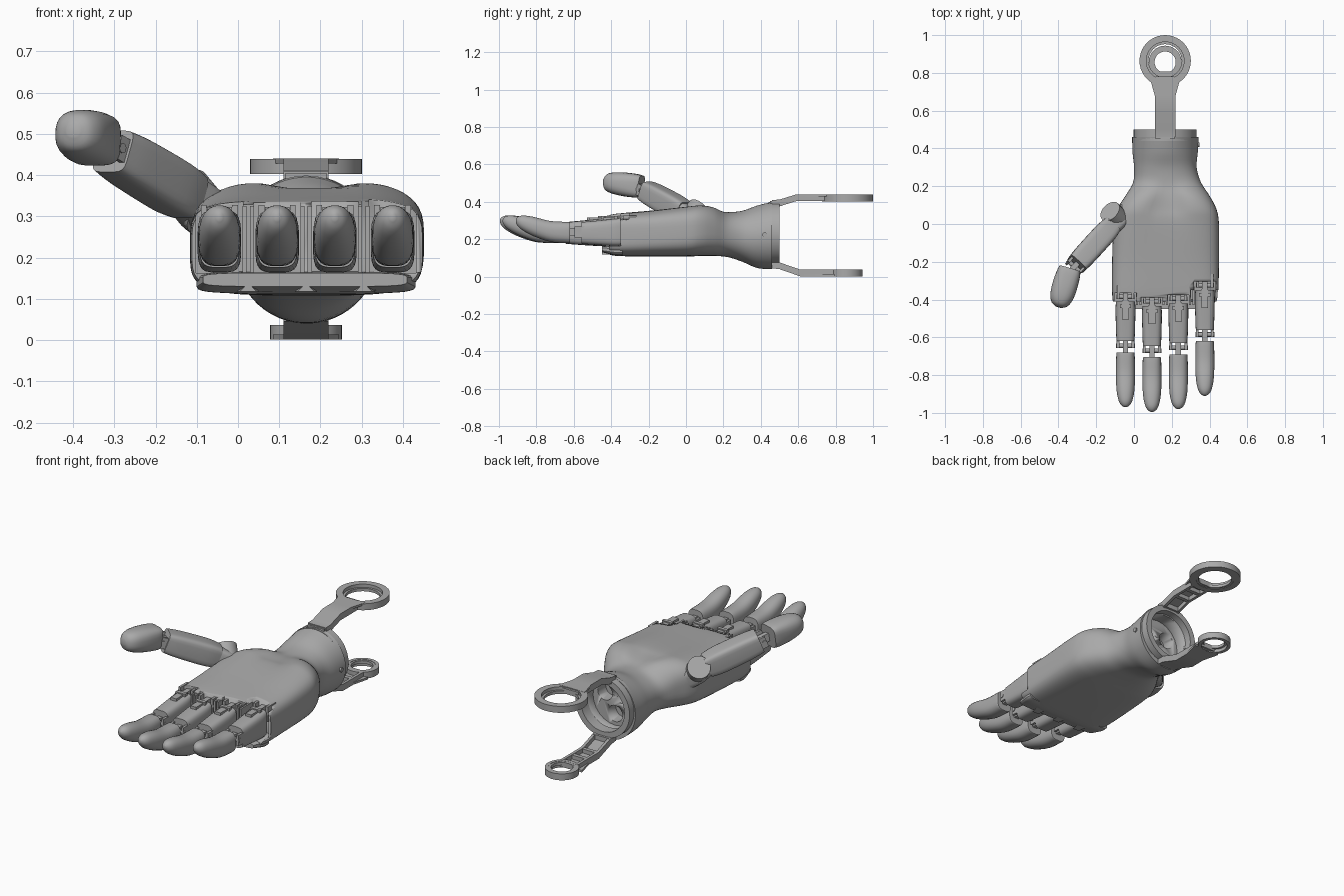
import bpy, bmesh, math
from mathutils import Vector, Matrix

old = bpy.data.objects.get("Cube")
if old:
    bpy.data.objects.remove(old)

grey = bpy.data.materials.new("plain_grey")
grey.use_nodes = True
grey.diffuse_color = (0.4, 0.4, 0.4, 1)
grey.node_tree.nodes["Principled BSDF"].inputs["Base Color"].default_value = (0.4, 0.4, 0.4, 1)


def finish(name, bm, matrix=None):
    """Turn a bmesh into an object, smooth except on sharp edges."""
    bmesh.ops.recalc_face_normals(bm, faces=bm.faces)
    for f in bm.faces:
        f.smooth = True
    for e in bm.edges:
        e.smooth = e.calc_face_angle(0) < 0.6
    mesh = bpy.data.meshes.new(name)
    bm.to_mesh(mesh)
    bm.free()
    mesh.materials.append(grey)
    ob = bpy.data.objects.new(name, mesh)
    if matrix:
        ob.matrix_world = matrix
    bpy.context.collection.objects.link(ob)
    return ob


def skin(name, rings, matrix=None, loop=False):
    """Join rings of points with quads, capping the ends unless looped."""
    bm = bmesh.new()
    vs = [[bm.verts.new(p) for p in r] for r in rings]
    n = len(vs[0])
    pairs = list(zip(vs, vs[1:])) + ([(vs[-1], vs[0])] if loop else [])
    for a, b in pairs:
        for i in range(n):
            j = (i + 1) % n
            bm.faces.new((a[i], a[j], b[j], b[i]))
    if not loop:
        bm.faces.new(vs[0])
        bm.faces.new(vs[-1])
    return finish(name, bm, matrix)


def spline(rows, steps):
    """Smooth in-between rows of a short table."""
    out = []
    for i in range(len(rows) - 1):
        p = [rows[max(0, min(len(rows) - 1, i + k))] for k in (-1, 0, 1, 2)]
        for s in range(steps):
            t = s / steps
            out.append([b + t * ((c - a) / 2 + t * (a - 2.5 * b + 2 * c - d / 2
                        + t * (1.5 * (b - c) + (d - a) / 2))) for a, b, c, d in zip(*p)])
    return out + [rows[-1]]


def loft(name, rows, matrix=None, n=32, steps=4):
    """Rows are y, x0, x1, z0, z1, roundness exponent, dip of the upper middle."""
    rings = []
    for y, x0, x1, z0, z1, e, dip in spline(rows, steps):
        ring = []
        for k in range(n):
            a = math.tau * (k + 0.5) / n
            c, s = math.cos(a), math.sin(a)
            u = math.copysign(abs(c) ** (2 / e), c)
            w = math.copysign(abs(s) ** (2 / e), s)
            z = (z0 + z1) / 2 + w * (z1 - z0) / 2
            if s > 0:
                z -= dip * math.exp(-(u / 0.35) ** 2)
            ring.append((x0 + (u + 1) * (x1 - x0) / 2, y, z))
        rings.append(ring)
    return skin(name, rings, matrix)


def digit(name, rows, matrix):
    """Loft with symmetric width: rows are y, half width, centre z, half height, exponent."""
    return loft(name, [(y, -w, w, c - h, c + h, e, 0) for y, w, c, h, e in rows], matrix, 24)


def box(name, x, y, z, matrix=None):
    return skin(name, [[(x[0], b, z[0]), (x[1], b, z[0]), (x[1], b, z[1]), (x[0], b, z[1])] for b in y], matrix)


def cylinder(name, centre, r, depth, axis, matrix=None, n=24):
    bm = bmesh.new()
    turn = Vector(axis).to_track_quat('Z', 'Y').to_matrix().to_4x4()
    bmesh.ops.create_cone(bm, cap_ends=True, segments=n, radius1=r, radius2=r, depth=depth,
                          matrix=Matrix.Translation(centre) @ turn)
    return finish(name, bm, matrix)


def annulus(name, centre, ro, ri, depth, axis):
    q = Vector(axis).to_track_quat('Z', 'Y')
    h = depth / 2
    rings = [[Vector(centre) + q @ Vector((r * math.cos(k * math.tau / 40), r * math.sin(k * math.tau / 40), z))
              for k in range(40)] for r, z in ((ro, -h), (ro, h), (ri, h), (ri, -h))]
    return skin(name, rings, loop=True)


def cut(ob, cutters):
    bpy.context.view_layer.objects.active = ob
    for c in cutters:
        m = ob.modifiers.new("cut", 'BOOLEAN')
        m.operation, m.solver, m.object = 'DIFFERENCE', 'EXACT', c
        bpy.ops.object.modifier_apply(modifier=m.name)
        bpy.data.objects.remove(c)


X, Y, Z = (1, 0, 0), (0, 1, 0), (0, 0, 1)
WX, WZ = 0.165, 0.225            # wrist centre
FINGERS = {"index": (-0.045, -0.97), "middle": (0.095, -0.995), "ring": (0.235, -0.98), "little": (0.375, -0.91)}

# Palm flowing into the round wrist
palm = loft("palm", [
    (-0.41, -0.112, 0.442, 0.118, 0.33, 4.5, 0),
    (-0.36, -0.116, 0.447, 0.11, 0.338, 4.5, 0),
    (-0.2, -0.116, 0.45, 0.108, 0.352, 4, 0),
    (0, -0.108, 0.45, 0.108, 0.378, 3.6, 0.012),
    (0.08, -0.088, 0.436, 0.11, 0.39, 3.2, 0.035),
    (0.15, -0.045, 0.4, 0.11, 0.38, 2.8, 0.03),
    (0.22, -0.005, 0.355, 0.105, 0.345, 2.4, 0),
    (0.3, 0, 0.332, 0.08, 0.352, 2.2, 0),
    (0.38, -0.008, 0.338, 0.046, 0.38, 2, 0),
    (0.46, -0.01, 0.343, 0.04, 0.4, 2, 0)], n=56)

# Finger sockets, wrist cup and three cable holes
cutters = [box("socket_cutter", (x - 0.057, x + 0.057), (-0.6, tip + 0.605), (0.163, 0.6))
           for x, tip in FINGERS.values()]
cutters.append(box("corner_cutter", (0.3, 0.6), (-0.6, -0.35), (0.165, 0.6)))
cutters.append(cylinder("cup_cutter", (WX, 0.45, WZ), 0.135, 0.12, Y))
for k in range(3):
    a = math.tau * k / 3 + 0.5
    cutters.append(cylinder("hole_cutter", (WX + 0.07 * math.cos(a), 0.38, WZ + 0.07 * math.sin(a)), 0.045, 0.12, Y))
cut(palm, cutters)
annulus("wrist_ring", (WX, 0.47, 0.232), 0.167, 0.135, 0.06, Y)
cylinder("wrist_screw", (0.338, 0.42, 0.225), 0.012, 0.02, X)

# Lower finger guard and the ribs between the sockets
loft("finger_guard", [(-0.45, -0.085, 0.41, 0.13, 0.163, 5, 0),
                      (-0.38, -0.1, 0.43, 0.114, 0.166, 5, 0),
                      (-0.34, -0.1, 0.43, 0.114, 0.166, 5, 0)])
for i, x in enumerate((0.025, 0.165, 0.305)):
    for side in (-1, 1):
        box(f"socket_rib_{i}_{side}", (x + side * 0.009 - 0.005, x + side * 0.009 + 0.005), (-0.43, -0.33), (0.14, 0.325))
    skin(f"guard_tooth_{i}", [[(x - w, y, 0.118), (x + w, y, 0.118), (x, y, 0.118 + w)]
                              for y, w in ((-0.45, 0.02), (-0.36, 0.035))])


def hinge(name, y, z, matrix, w=0.04, r=0.03):
    """Two outer lugs, a middle tab and a cross pin."""
    for side in (-1, 1):
        box(name + f"_lug_{side}", (side * w - 0.007, side * w + 0.007), (y - 0.012, y + 0.06), (z - r, z + r), matrix)
    box(name + "_tab", (-0.014, 0.014), (y - 0.06, y + 0.03), (z - r * 0.7, z + r * 0.7), matrix)
    cylinder(name + "_pin", (0, y, z), 0.012, 2 * w + 0.02, X, matrix, 12)


# Fingers
for name, (x, tip) in FINGERS.items():
    m = Matrix.Translation((x, tip + 0.595, 0.24))
    hinge(name + "_knuckle", -0.01, 0.045, m, 0.038, 0.042)
    digit(name + "_lower_segment", [(-0.035, 0.05, 0, 0.074, 4.5), (-0.08, 0.053, -0.004, 0.072, 4),
                                    (-0.2, 0.05, -0.006, 0.062, 3.6), (-0.245, 0.048, -0.006, 0.058, 3.6)], m)
    box(name + "_cable_cover", (-0.018, 0.018), (-0.13, -0.03), (0.055, 0.077), m)
    box(name + "_cable_clip", (-0.03, 0.03), (-0.07, -0.05), (0.05, 0.083), m)
    hinge(name + "_joint", -0.27, -0.002, m)
    digit(name + "_tip_segment", [(-0.305, 0.046, -0.004, 0.055, 3.2), (-0.32, 0.049, -0.004, 0.057, 2.8),
                                  (-0.41, 0.051, 0.002, 0.056, 2.5), (-0.5, 0.048, 0.028, 0.052, 2.3),
                                  (-0.555, 0.038, 0.046, 0.041, 2.2), (-0.583, 0.024, 0.054, 0.026, 2),
                                  (-0.595, 0.006, 0.058, 0.008, 2)], m)


def aim(a, b):
    """Matrix at a whose -y axis points to b."""
    d = Vector(b) - Vector(a)
    return Matrix.Translation(a) @ d.to_track_quat('-Y', 'Z').to_matrix().to_4x4()


# Thumb
base = aim((-0.1, 0.01, 0.335), (-0.315, -0.225, 0.465))
end = aim((-0.34, -0.24, 0.482), (-0.4, -0.44, 0.508))
digit("thumb_mount", [(0.1, 0.04, -0.02, 0.05, 4), (0.03, 0.055, -0.01, 0.055, 4), (-0.03, 0.05, 0, 0.05, 4)], base)
cylinder("thumb_pivot", (-0.1, 0.04, 0.335), 0.06, 0.1, (-0.5, 0.5, 0.6))
digit("thumb_lower_segment", [(-0.03, 0.052, 0, 0.055, 5), (-0.1, 0.06, 0, 0.062, 5),
                              (-0.25, 0.06, 0, 0.06, 5), (-0.325, 0.055, 0, 0.054, 5)], base)
hinge("thumb_joint", -0.345, 0, base)
digit("thumb_tip_segment", [(0, 0.058, 0, 0.058, 4), (-0.03, 0.064, 0, 0.063, 3.4), (-0.1, 0.067, 0, 0.063, 2.8),
                            (-0.16, 0.06, 0, 0.056, 2.5), (-0.195, 0.042, 0, 0.042, 2.3),
                            (-0.21, 0.016, 0.002, 0.016, 2.2)], end)


def bar(name, path, thick, half, flare, offset=0):
    """Flat strip along a y-z path, widening at its last point."""
    rings = []
    for i, (y, z) in enumerate(path):
        w = half + (flare if i == len(path) - 1 else 0)
        c = WX + offset
        rings.append([(c - w, y, z), (c + w, y, z), (c + w, y, z + thick), (c - w, y, z + thick)])
    return skin(name, rings)


def bracket(name, path, inward, ring_y, ro, ri, ring_z):
    """Arm with a ladder of ribs on its inner side, ending in a loop."""
    bar(name + "_skin", path, -inward * -0.012, 0.055, 0.025)
    for side in (-1, 1):
        bar(name + f"_rail_{side}", path, inward * 0.036, 0.008, 0, side * 0.047)
    for i, (y, z) in enumerate(path):
        box(name + f"_rung_{i}", (WX - 0.05, WX + 0.05), (y - 0.01, y + 0.012),
            sorted((z + inward * 0.005, z + inward * 0.034)))
    annulus(name + "_loop", (WX, ring_y, ring_z), ro, ri, 0.036, Z)
    annulus(name + "_loop_lip", (WX, ring_y, ring_z + inward * 0.008), ri + 0.005, ri - 0.012, 0.016, Z)


bracket("upper_bracket", [(0.46, 0.41), (0.5, 0.412), (0.59, 0.44), (0.68, 0.44), (0.77, 0.44)],
        -1, 0.864, 0.136, 0.1, 0.421)
bracket("lower_bracket", [(0.46, 0.045), (0.5, 0.04), (0.61, 0.002), (0.7, 0.002), (0.795, 0.002)],
        1, 0.857, 0.087, 0.068, 0.019)
